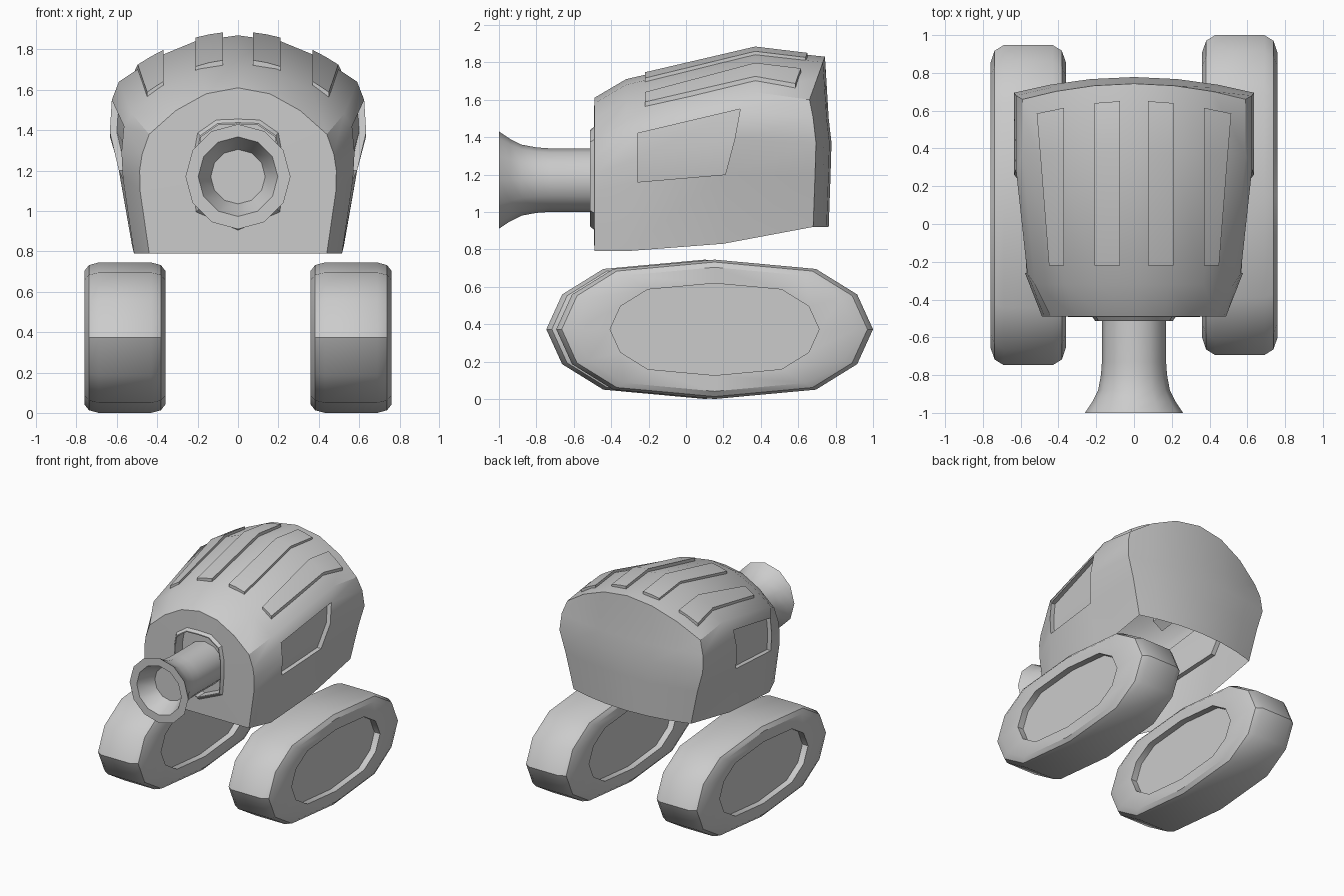
import bpy, bmesh, math

if "Cube" in bpy.data.objects:
    bpy.data.objects.remove(bpy.data.objects["Cube"])

grey = bpy.data.materials.new("light_grey")
grey.diffuse_color = (0.6, 0.6, 0.6, 1)
grey.use_nodes = True
grey.node_tree.nodes["Principled BSDF"].inputs["Base Color"].default_value = grey.diffuse_color


def finish(name, bm, angle=30):
    bmesh.ops.remove_doubles(bm, verts=bm.verts, dist=0.0005)
    bmesh.ops.recalc_face_normals(bm, faces=bm.faces)
    me = bpy.data.meshes.new(name)
    bm.to_mesh(me)
    bm.free()
    ob = bpy.data.objects.new(name, me)
    bpy.context.collection.objects.link(ob)
    me.materials.append(grey)
    bpy.ops.object.select_all(action='DESELECT')
    ob.select_set(True)
    bpy.context.view_layer.objects.active = ob
    bpy.ops.object.shade_smooth_by_angle(angle=math.radians(angle))
    return ob


def add_loft(bm, rings, closed=True, cap_start=False, cap_end=False, skip=()):
    """Join successive rings of points with quads; skip holds (ring, cell) holes."""
    vs = [[bm.verts.new(p) for p in r] for r in rings]
    n = len(vs[0])
    for j in range(len(vs) - 1):
        for i in range(n if closed else n - 1):
            if (j, i) not in skip:
                k = (i + 1) % n
                bm.faces.new((vs[j][i], vs[j][k], vs[j + 1][k], vs[j + 1][i]))
    if cap_start:
        bm.faces.new(vs[0])
    if cap_end:
        bm.faces.new(vs[-1])


# Hull: stations from front to back, rows (y, half width, z) from sill to shoulder
STATIONS = [
    [(-.49, .44, .79), (-.49, .485, 1.1), (-.49, .487, 1.2), (-.49, .475, 1.28), (-.49, .44, 1.38)],
    [(-.32, .515, .79), (-.26, .57, 1.16), (-.26, .577, 1.29), (-.26, .565, 1.42), (-.32, .525, 1.48)],
    [(.2, .525, .83), (.21, .59, 1.2), (.26, .635, 1.39), (.29, .625, 1.55), (.37, .59, 1.64)],
    [(.68, .52, .92), (.69, .585, 1.2), (.695, .635, 1.37), (.68, .625, 1.5), (.66, .59, 1.6)],
]
TOPS = [1.61, 1.71, 1.87, 1.83]
ARCH = [.7, .36, 0, -.36, -.7]


def bulge(t):
    return .083 * (1 - t * t)


def section(s):
    rows = STATIONS[s]
    right = [(x, y, z) for y, x, z in rows]
    y, w, z = rows[-1]
    roof = [(t * w, y + (bulge(t) if s == 3 else 0), z + (TOPS[s] - z) * (1 - t * t)) for t in ARCH]
    return right + roof + [(-x, y, z) for x, y, z in reversed(right)]


rings = [section(s) for s in range(4)]
bm = bmesh.new()
window_cells = {(1, 1), (1, 2), (1, 11), (1, 12)}
add_loft(bm, rings, closed=False, skip=window_cells)

# Recessed side windows
for idx in ((1, 2, 3), (11, 12, 13)):
    outer = [rings[1][i] for i in idx] + [rings[2][i] for i in reversed(idx)]
    inner = [(x - math.copysign(.035, x), y, z) for x, y, z in outer]
    add_loft(bm, [outer, inner])
    add_loft(bm, [inner[:3], inner[:2:-1]], closed=False)

# Bowed rear plate
cols = [1] + ARCH + [-1]
rear = [[(t * x, y + bulge(t), z) for t in cols] for y, x, z in STATIONS[3][:4]]
rear.append(rings[3][4:11])
add_loft(bm, rear, closed=False)

# Front plate with raised rim and socket for the barrel
CZ = 1.18
outline = rings[0] + [(0, -.49, .79)]


def rim(y, k):
    pts = []
    for x, _, z in outline:
        a = math.atan2(z - CZ, x)
        r = k * ((math.cos(a) / .2) ** 4 + (math.sin(a) / .25) ** 4) ** -.25
        pts.append((r * math.cos(a), y, CZ + r * math.sin(a)))
    return pts


add_loft(bm, [outline, rim(-.492, 1.1), rim(-.513, 1.03), rim(-.513, 1), rim(-.42, 1)], cap_end=True)
finish("hull", bm)


# Roof strips that follow the roof surface
def roof_z(x, y):
    ys = [-.49, -.32, .37, .70]
    s = max(i for i in range(3) if y >= ys[i])
    f = (y - ys[s]) / (ys[s + 1] - ys[s])

    def mix(a, b):
        return a + (b - a) * f
    w = mix(STATIONS[s][4][1], STATIONS[s + 1][4][1])
    sh = mix(STATIONS[s][4][2], STATIONS[s + 1][4][2])
    top = mix(TOPS[s], TOPS[s + 1])
    return sh + (top - sh) * (1 - (x / w) ** 2)


def roof_strip(name, side, xa, xb_front, xb_back, end_a, end_b):
    bm = bmesh.new()
    loops = []
    for y, f in ((-.22, 0), (.37, .72), (None, 1)):
        xb = xb_front + (xb_back - xb_front) * f
        pts = []
        for u in (0, .5, 1):
            x = xa + (xb - xa) * u
            yy = end_a + (end_b - end_a) * u if y is None else y
            pts.append((x, yy, roof_z(x, yy)))
        top = [(side * x, yy, z + .018) for x, yy, z in pts]
        base = [(side * x, yy, z - .03) for x, yy, z in reversed(pts)]
        loops.append(top + base)
    add_loft(bm, loops, cap_start=True, cap_end=True)
    finish(name, bm)


for side, label in ((1, "right"), (-1, "left")):
    roof_strip("inner_roof_strip_" + label, side, .075, .21, .21, .65, .64)
    roof_strip("outer_roof_strip_" + label, side, .37, .45, .515, .615, .585)

# Flared barrel with a hollow muzzle
profile = [(-.41, .17), (-.73, .17), (-.8, .175), (-.88, .19), (-.94, .22), (-1, .26),
           (-1, .197), (-.86, .135)]
bm = bmesh.new()
add_loft(bm, [[(r * math.cos(i * math.pi / 6), y, 1.17 + r * math.sin(i * math.pi / 6))
               for i in range(12)] for y, r in profile], cap_start=True, cap_end=True)
finish("barrel", bm, 35)

# Track pods: twelve-sided ovals, bevelled, recessed on both faces
QUARTER = [1, .9, .64, 0]
ys = QUARTER + [-c for c in QUARTER[2::-1]]
ys = ys + ys[5:0:-1]
half = [(.15, .66), (.2, .66), (.2, .89), (.178, .965), (.13, 1)]
steps = half + [(-x, k) for x, k in reversed(half)]
for name, cx, cy in (("track_right", .56, .153), ("track_left", -.56, .1)):
    bm = bmesh.new()
    add_loft(bm, [[(cx + dx, cy + .847 * k * ys[i], .3725 + .3725 * k * math.sin(i * math.pi / 6))
                   for i in range(12)] for dx, k in steps], cap_start=True, cap_end=True)
    finish(name, bm, 35)
